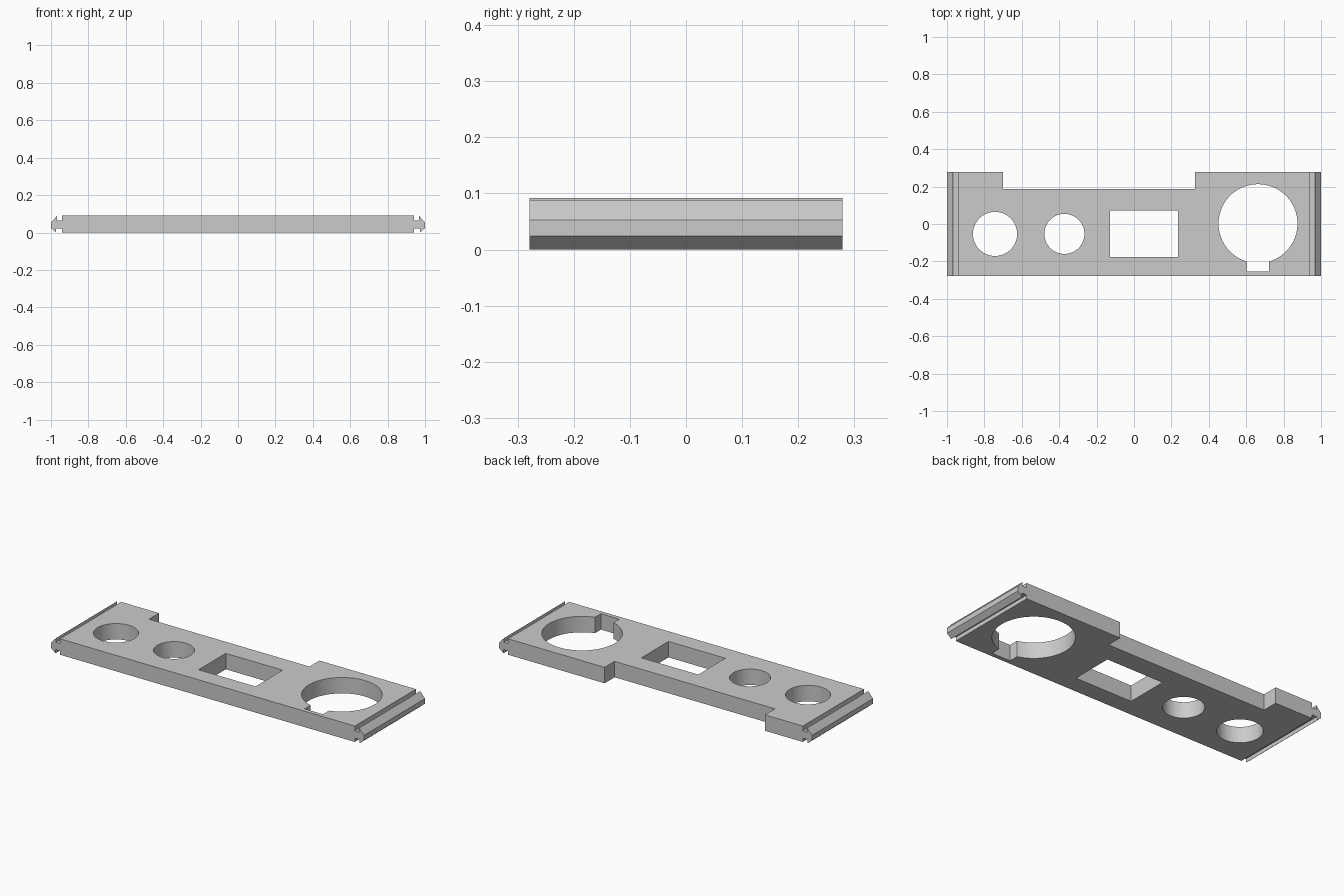
import bpy
import bmesh
from mathutils import Matrix, Vector

cube = bpy.data.objects.get("Cube")
if cube:
    bpy.data.objects.remove(cube, do_unlink=True)

HALF_DEPTH = 0.279
HEIGHT = 0.092

grey = bpy.data.materials.new("plain grey")
grey.use_nodes = True
grey.diffuse_color = (0.6, 0.6, 0.6, 1)
grey.node_tree.nodes["Principled BSDF"].inputs["Base Color"].default_value = (0.6, 0.6, 0.6, 1)


def make_object(name, bm):
    bmesh.ops.recalc_face_normals(bm, faces=bm.faces)
    mesh = bpy.data.meshes.new(name)
    bm.to_mesh(mesh)
    bm.free()
    mesh.materials.append(grey)
    obj = bpy.data.objects.new(name, mesh)
    bpy.context.collection.objects.link(obj)
    return obj


def box_cutter(name, x0, x1, y0, y1):
    bm = bmesh.new()
    bmesh.ops.create_cube(bm, size=1)
    bmesh.ops.scale(bm, vec=(x1 - x0, y1 - y0, 0.3), verts=bm.verts)
    bmesh.ops.translate(bm, vec=((x0 + x1) / 2, (y0 + y1) / 2, HEIGHT / 2), verts=bm.verts)
    return make_object(name, bm)


def round_cutter(name, x, y, radius):
    bm = bmesh.new()
    bmesh.ops.create_cone(bm, cap_ends=True, segments=72, radius1=radius, radius2=radius,
                          depth=0.3, matrix=Matrix.Translation((x, y, HEIGHT / 2)))
    return make_object(name, bm)


# Plate with a grooved, bevelled rail on each end: half profile, mirrored, then swept in depth
half = [(0.942, 0), (0.942, 0.022), (0.972, 0.022), (0.972, 0), (1, 0.024), (1, 0.053),
        (0.969, 0.088), (0.969, 0.064), (0.942, 0.064), (0.942, HEIGHT)]
profile = half + [(-x, z) for x, z in reversed(half)]
bm = bmesh.new()
face = bm.faces.new([bm.verts.new((x, -HALF_DEPTH, z)) for x, z in profile])
swept = bmesh.ops.extrude_face_region(bm, geom=[face])["geom"]
bmesh.ops.translate(bm, vec=Vector((0, 2 * HALF_DEPTH, 0)),
                    verts=[v for v in swept if isinstance(v, bmesh.types.BMVert)])
plate = make_object("mounting_plate", bm)

# Openings and the long rear notch
cutters = [
    box_cutter("rear_notch", -0.70, 0.325, 0.188, 0.4),
    round_cutter("medium_hole", -0.743, -0.053, 0.118),
    round_cutter("small_hole", -0.372, -0.053, 0.107),
    box_cutter("rectangular_window", -0.128, 0.235, -0.176, 0.071),
    round_cutter("large_hole", 0.663, 0.002, 0.211),
    box_cutter("large_hole_keyway", 0.604, 0.722, -0.255, -0.1),
]
bpy.ops.object.select_all(action="DESELECT")
plate.select_set(True)
bpy.context.view_layer.objects.active = plate
for cutter in cutters:
    cutter.hide_render = True
    mod = plate.modifiers.new(cutter.name, "BOOLEAN")
    mod.operation = "DIFFERENCE"
    mod.solver = "EXACT"
    mod.object = cutter
    bpy.ops.object.modifier_apply(modifier=mod.name)
    bpy.data.objects.remove(cutter, do_unlink=True)

# Round walls smooth, edges crisp
bpy.ops.object.shade_smooth_by_angle(angle=0.5)
